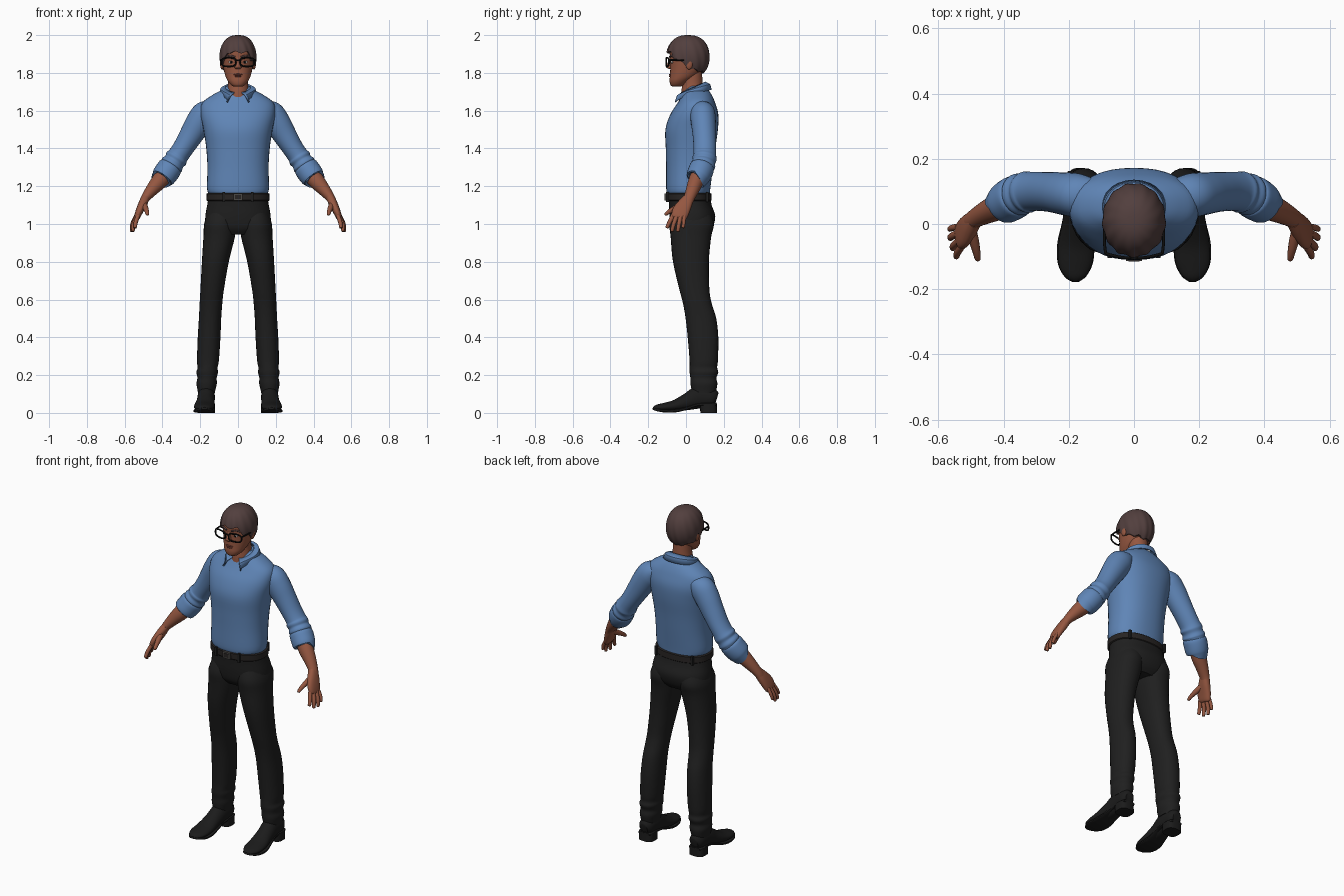
import bpy, bmesh, math
from mathutils import Vector, Matrix

X, Y, Z = Vector((1, 0, 0)), Vector((0, 1, 0)), Vector((0, 0, 1))


def mat(name, r, g, b):
    m = bpy.data.materials.new(name)
    m.diffuse_color = (r, g, b, 1)
    return m


SHIRT = mat("blue cloth", 0.115, 0.235, 0.47)
SKIN = mat("brown skin", 0.30, 0.095, 0.052)
HAIR = mat("dark brown hair", 0.085, 0.05, 0.048)
TROUSER = mat("charcoal cloth", 0.014, 0.014, 0.014)
SHOE = mat("black leather", 0.011, 0.011, 0.011)
BELT = mat("belt leather", 0.02, 0.017, 0.016)
METAL = mat("dark metal", 0.07, 0.065, 0.06)
FRAME = mat("black plastic", 0.004, 0.004, 0.004)
LIPS = mat("lip", 0.2, 0.05, 0.035)
WHITE = mat("eye white", 0.5, 0.45, 0.42)


def finish(name, bm, m, mirror=False):
    bmesh.ops.recalc_face_normals(bm, faces=bm.faces)
    me = bpy.data.meshes.new(name)
    bm.to_mesh(me)
    bm.free()
    me.materials.append(m)
    ob = bpy.data.objects.new(name, me)
    bpy.context.collection.objects.link(ob)
    if mirror:
        ob.modifiers.new("mirror", "MIRROR")
    return ob


def spline(pts, steps, closed):
    """Catmull-Rom interpolation of stations."""
    n, out = len(pts), []
    get = (lambda i: pts[i % n]) if closed else (lambda i: pts[max(0, min(n - 1, i))])
    for i in range(n if closed else n - 1):
        p0, p1, p2, p3 = get(i - 1), get(i), get(i + 1), get(i + 2)
        for s in range(steps):
            t = s / steps
            out.append([0.5 * (2 * b + (c - a) * t + (2 * a - 5 * b + 4 * c - d) * t * t
                               + (3 * b - a - 3 * c + d) * t ** 3)
                        for a, b, c, d in zip(p0, p1, p2, p3)])
    return out if closed else out + [list(pts[-1])]


def loft(name, stations, m, n=28, steps=4, flat=False, ref=Y, p=2.0, mirror=False, closed=False):
    """Skin superellipse rings; station = x, y, z, half-size u, half-size v."""
    st = spline(stations, steps, closed) if steps > 1 else [list(s) for s in stations]
    bm, rings, k = bmesh.new(), [], len(st)
    for i, (x, y, z, a, b) in enumerate(st):
        if flat:
            u, v = X, Y
        else:
            lo, hi = ((i - 1) % k, (i + 1) % k) if closed else (max(i - 1, 0), min(i + 1, k - 1))
            t = (Vector(st[hi][:3]) - Vector(st[lo][:3])).normalized()
            v = (ref - t * t.dot(ref)).normalized()
            u = v.cross(t)
        ring = []
        for j in range(n):
            c, s = math.cos(math.tau * j / n), math.sin(math.tau * j / n)
            ring.append(bm.verts.new(Vector((x, y, z))
                        + u * a * math.copysign(abs(c) ** (2 / p), c)
                        + v * b * math.copysign(abs(s) ** (2 / p), s)))
        rings.append(ring)
    for i in range(k if closed else k - 1):
        r, q = rings[i], rings[(i + 1) % k]
        for j in range(n):
            bm.faces.new((r[j], r[(j + 1) % n], q[(j + 1) % n], q[j]))
    if not closed:
        bm.faces.new(rings[0])
        bm.faces.new(rings[-1])
    return finish(name, bm, m, mirror)


def tube(name, pts, r, m, **kw):
    return loft(name, [(*q, r, r) for q in pts], m, n=10, **kw)


def ball(name, loc, size, m, mirror=False):
    bm = bmesh.new()
    bmesh.ops.create_uvsphere(bm, u_segments=20, v_segments=12, radius=1,
                              matrix=Matrix.Translation(loc) @ Matrix.Diagonal((*size, 1)))
    return finish(name, bm, m, mirror)


def box(name, loc, size, m, mirror=False):
    bm = bmesh.new()
    bmesh.ops.create_cube(bm, size=1, matrix=Matrix.Translation(loc) @ Matrix.Diagonal((*size, 1)))
    return finish(name, bm, m, mirror)


# Shirt body, sleeves and rolled cuffs
loft("shirt_body", [(0, .013, 1.16, .155, .113), (0, .012, 1.19, .164, .117), (0, .019, 1.3, .162, .124),
                    (0, .024, 1.4, .168, .131), (0, .03, 1.5, .183, .139), (0, .044, 1.58, .198, .127),
                    (0, .055, 1.64, .19, .1), (0, .058, 1.68, .14, .08), (0, .055, 1.71, .085, .063),
                    (0, .052, 1.73, .06, .045)], SHIRT, n=40, flat=True, p=2.25)
loft("sleeve", [(.13, .085, 1.61, .045, .055), (.17, .088, 1.585, .07, .066), (.205, .092, 1.54, .07, .066),
                (.245, .097, 1.475, .063, .062), (.285, .1, 1.41, .056, .06), (.315, .1, 1.365, .055, .06),
                (.327, .098, 1.347, .061, .064), (.338, .095, 1.33, .056, .06), (.35, .091, 1.313, .063, .065),
                (.36, .087, 1.298, .057, .06), (.385, .075, 1.265, .056, .058)], SHIRT, mirror=True)
loft("rolled_cuff", [(.354, .088, 1.308, .056, .056), (.36, .085, 1.299, .065, .065), (.376, .076, 1.276, .066, .066),
                     (.394, .064, 1.251, .064, .063), (.402, .059, 1.24, .057, .057),
                     (.396, .062, 1.248, .046, .046)], SHIRT, steps=3, mirror=True)

# Collar: folded strip around the neck with two points at the front
bm, rows = bmesh.new(), []
for i in range(41):
    a = math.radians(-163 + 326 * i / 40)
    s, c = math.sin(a), math.cos(a)
    f = max(0, (abs(a) - 1.9) / (math.radians(163) - 1.9))
    top = Vector((.066 * s, .04 + .062 * c, 1.722 + .028 * c))
    low = Vector((.097 * s, .05 + .082 * c, 1.69 + .02 * c))
    low = low.lerp(Vector((math.copysign(.058, s), -.058, 1.645)), f ** 1.5)
    rows.append([bm.verts.new(v) for v in (top, top.lerp(low, .5) + Vector((.008 * s, .008 * c, .008)), low)])
for r, q in zip(rows, rows[1:]):
    for j in (0, 1):
        bm.faces.new((r[j], r[j + 1], q[j + 1], q[j]))
solid = finish("collar", bm, SHIRT).modifiers.new("thickness", "SOLIDIFY")
solid.thickness, solid.offset = .008, 0

# Trousers
loft("trouser_hips", [(0, .015, 1.16, .155, .11), (0, .023, 1.1, .163, .113), (0, .034, 1.04, .173, .121),
                      (0, .032, .98, .168, .108), (0, .03, .945, .12, .08)], TROUSER, n=40, flat=True, p=2.3)
loft("trouser_leg", [(.085, .03, 1.06, .075, .1), (.095, .03, 1.0, .084, .118), (.1, .026, .93, .083, .107),
                     (.12, .026, .8, .071, .095), (.137, .045, .65, .062, .079), (.143, .06, .58, .06, .076),
                     (.148, .079, .5, .059, .081), (.153, .09, .4, .06, .081), (.159, .094, .28, .058, .075),
                     (.161, .092, .24, .053, .073), (.163, .095, .215, .057, .076), (.164, .092, .185, .051, .069),
                     (.166, .095, .155, .054, .071), (.167, .095, .12, .047, .065), (.167, .095, .105, .045, .06)],
     TROUSER, flat=True, p=2.2, mirror=True)

# Belt with loops and buckle
loft("belt", [(0, .015, 1.122, .162, .116), (0, .015, 1.126, .167, .12), (0, .014, 1.16, .166, .12),
              (0, .014, 1.164, .16, .115)], BELT, n=40, steps=1, flat=True, p=2.3)
box("buckle", (0, -.108, 1.143), (.05, .01, .038), METAL)
box("buckle_inset", (0, -.112, 1.143), (.034, .006, .023), BELT)
for x, y in ((.075, -.098), (.12, .112)):
    box("belt_loop", (x, y, 1.143), (.014, .014, .052), TROUSER, True)

# Shoes: upper, sole and heel
loft("shoe_upper", [(.168, .163, .075, .025, .03), (.168, .14, .08, .042, .05), (.168, .07, .082, .046, .06),
                    (.172, .01, .06, .047, .046), (.177, -.06, .038, .054, .03), (.18, -.12, .03, .052, .022),
                    (.179, -.158, .026, .034, .016), (.178, -.175, .024, .01, .006)], SHOE, ref=Z, mirror=True)
loft("shoe_sole", [(.168, .162, .046, .035, .008), (.168, .13, .046, .045, .008), (.168, .06, .043, .044, .008),
                   (.173, 0, .024, .048, .008), (.178, -.06, .011, .057, .009), (.18, -.12, .011, .054, .008),
                   (.179, -.16, .018, .034, .007), (.178, -.177, .022, .01, .004)],
     SHOE, ref=Z, p=4, mirror=True)
loft("shoe_heel", [(.168, .12, 0, .047, .044), (.168, .118, .05, .045, .045)], SHOE,
     steps=1, flat=True, p=3, mirror=True)

# Forearms and hands
loft("forearm", [(.375, .078, 1.278, .043, .043), (.415, .054, 1.228, .043, .041), (.455, .035, 1.182, .034, .035),
                 (.49, .016, 1.137, .024, .029), (.503, .004, 1.11, .022, .03)], SKIN, mirror=True)
loft("palm", [(.49, .014, 1.137, .022, .028), (.505, -.005, 1.105, .023, .038), (.522, -.027, 1.068, .02, .045),
              (.534, -.037, 1.038, .016, .041), (.538, -.04, 1.028, .01, .035)], SKIN, p=2.4, mirror=True)
fingers = [((.528, -.068, 1.046), (.541, -.087, 1.01), (.545, -.1, .982)),
           ((.536, -.05, 1.04), (.553, -.066, .997), (.556, -.074, .964)),
           ((.54, -.029, 1.038), (.559, -.038, .996), (.563, -.043, .963)),
           ((.54, -.009, 1.044), (.558, -.012, 1.008), (.565, -.016, .982))]
for name, (a, b, c) in zip(("index_finger", "middle_finger", "ring_finger", "little_finger"), fingers):
    r = .0095 if name == "little_finger" else .011
    tip = Vector(c).lerp(Vector(b), -.12)
    loft(name, [(*a, r, r * 1.1), (*b, r, r), (*c, r * .8, r * .85), (*tip, r * .3, r * .3)],
         SKIN, n=12, mirror=True)
loft("thumb", [(.5, -.012, 1.108, .016, .018), (.49, -.055, 1.085, .015, .015), (.483, -.085, 1.068, .012, .012),
               (.479, -.107, 1.052, .009, .009), (.478, -.112, 1.048, .003, .003)], SKIN, n=12, ref=Z, mirror=True)

# Neck, head, ears and face
loft("neck", [(0, .032, 1.65, .06, .06), (0, .033, 1.7, .058, .058), (0, .034, 1.75, .053, .053),
              (0, .03, 1.82, .054, .055)], SKIN, flat=True)
loft("head", [(0, -.05, 1.727, .02, .02), (0, -.046, 1.735, .036, .036), (0, -.034, 1.757, .054, .053),
              (0, -.012, 1.785, .067, .073), (0, .007, 1.83, .078, .09), (0, .012, 1.88, .084, .097),
              (0, .012, 1.93, .082, .096), (0, .012, 1.97, .055, .065)], SKIN, n=36, flat=True, p=2.15)
ball("ear", (.085, .016, 1.848), (.01, .019, .03), SKIN, True)
loft("nose", [(0, -.076, 1.885, .008, .008), (0, -.083, 1.86, .009, .01), (0, -.09, 1.84, .013, .015),
              (0, -.088, 1.828, .019, .016), (0, -.08, 1.82, .012, .008)], SKIN, n=16, flat=True)
ball("upper_lip", (0, -.081, 1.791), (.024, .009, .005), LIPS)
ball("lower_lip", (0, -.08, 1.782), (.02, .01, .006), LIPS)
ball("eye", (.036, -.074, 1.857), (.014, .007, .007), WHITE, True)
ball("iris", (.036, -.08, 1.857), (.006, .003, .006), FRAME, True)
tube("eyebrow", [(.016, -.086, 1.884), (.04, -.078, 1.891), (.062, -.064, 1.885)], .005, HAIR, ref=Z, mirror=True)

# Hair cap: lower edge sits high over the forehead and low at the nape
bm, rows, seg, lat = bmesh.new(), [], 72, 18
for j in range(seg):
    f = math.tau * j / seg
    s, c = math.sin(f), math.cos(f)
    edge = [(0, 141), (.45, 125), (.6, 106), (.72, 98), (.8, 79), (1, 78)]
    q = abs(math.atan2(s, c)) / math.pi
    lo, hi = next((a, b) for a, b in zip(edge, edge[1:]) if q <= b[0] + 1e-6)
    end = lo[1] + (hi[1] - lo[1]) * (q - lo[0]) / (hi[0] - lo[0]) + 3 * math.sin(9 * f)
    col = []
    for i in range(1, lat + 2):
        th = math.radians(end * min(i, lat) / lat)
        w = min(i / lat, 1)
        r = (math.sin(th) ** .8) * (1 + .025 * w * math.sin(13 * f + 3 * th)) * (.8 if i > lat else 1)
        col.append(bm.verts.new((.097 * r * s, .011 + .114 * r * c, 1.886 + .114 * math.cos(th))))
    rows.append(col)
crown = bm.verts.new((0, .011, 2.0))
for j in range(seg):
    r, q = rows[j], rows[(j + 1) % seg]
    bm.faces.new((crown, r[0], q[0]))
    for i in range(lat):
        bm.faces.new((r[i], r[i + 1], q[i + 1], q[i]))
finish("hair", bm, HAIR)

# Glasses
rim = []
for i in range(12):
    c, s = math.cos(math.tau * i / 12), math.sin(math.tau * i / 12)
    x = .049 + .038 * math.copysign(abs(c) ** .7, c)
    rim.append((x, -.105 + 2.0 * x * x, 1.857 + .023 * math.copysign(abs(s) ** .7, s)))
tube("glasses_rim", rim, .0045, FRAME, closed=True, steps=3, mirror=True)
tube("glasses_bridge", [(-.014, -.104, 1.864), (0, -.106, 1.868), (.014, -.104, 1.864)], .004, FRAME)
tube("glasses_temple", [(.087, -.09, 1.868), (.091, -.05, 1.868), (.09, .02, 1.866)], .0045, FRAME,
     ref=Z, mirror=True)

# Smooth shading with sharp edges kept
for ob in bpy.context.scene.objects:
    ob.select_set(True)
    bpy.context.view_layer.objects.active = ob
bpy.ops.object.shade_smooth_by_angle(angle=math.radians(40))
